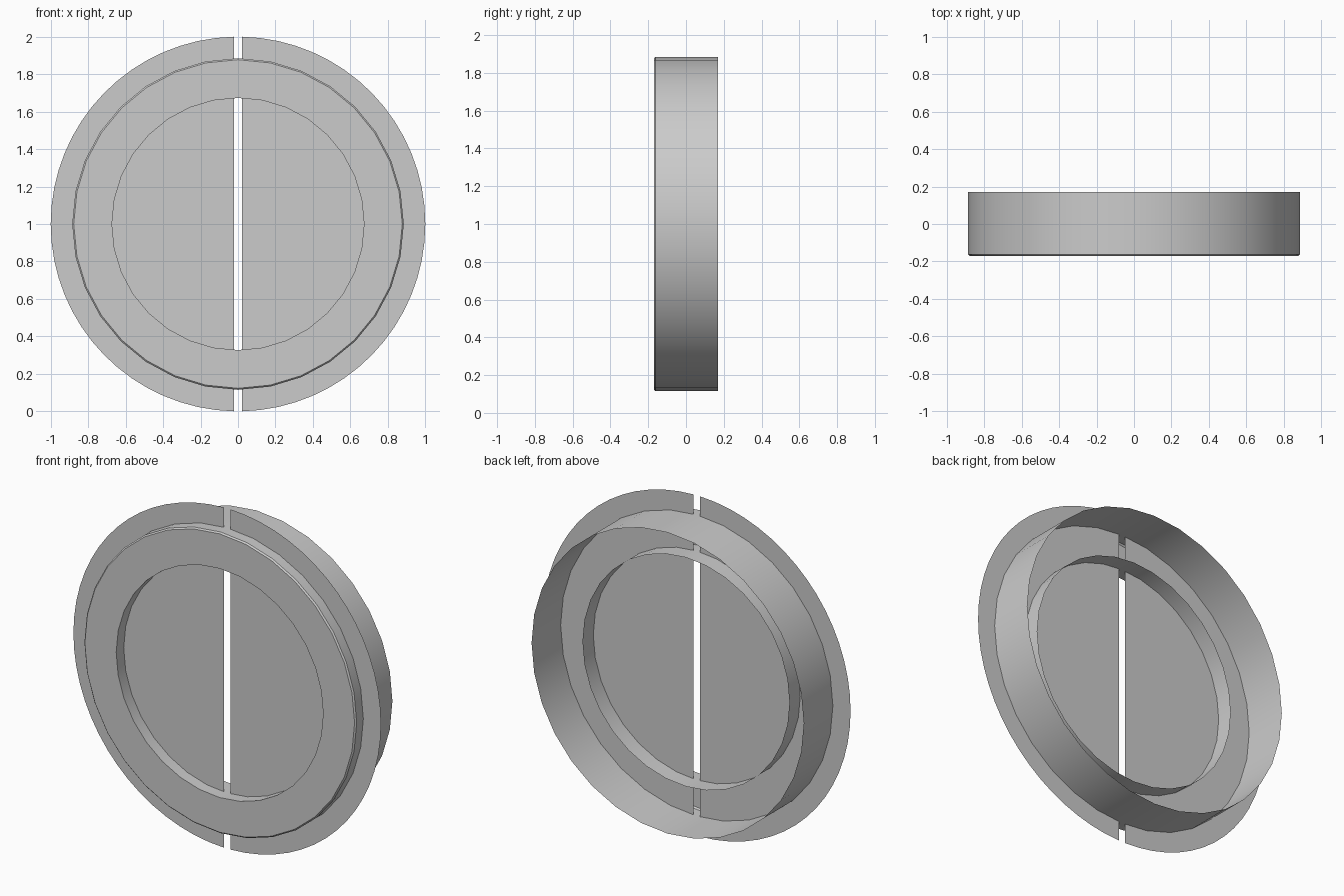
import bpy, math

if "Cube" in bpy.data.objects:
    bpy.data.objects.remove(bpy.data.objects["Cube"])

CZ = 1.0          # height of the centre
SHEET_Y = -0.10   # plane of the split disc


def make(name, verts, faces, smooth=False):
    me = bpy.data.meshes.new(name)
    me.from_pydata(verts, [], faces)
    ob = bpy.data.objects.new(name, me)
    bpy.context.collection.objects.link(ob)
    if smooth:
        bpy.context.view_layer.objects.active = ob
        ob.select_set(True)
        bpy.ops.object.shade_smooth_by_angle(angle=math.radians(30))
        ob.select_set(False)
    return ob


def lathe(name, profile, n=32):
    """Spin an open (radius, y) profile around the y axis."""
    verts, faces = [], []
    for i in range(n):
        a = 2 * math.pi * i / n
        verts += [(r * math.cos(a), y, CZ + r * math.sin(a)) for r, y in profile]
    m = len(profile)
    for i in range(n):
        j = (i + 1) % n
        for k in range(m - 1):
            faces.append((i * m + k, i * m + k + 1, j * m + k + 1, j * m + k))
    return make(name, verts, faces, True)


# Channel ring: inner collar, front face, fine bevel, deep outer wall open at the back
lathe("channel_ring", [(0.673, 0.0), (0.673, -0.17), (0.877, -0.17),
                       (0.885, -0.162), (0.885, 0.17)])

# Two flat half discs with a narrow slot between them
half = math.acos(0.021)
for side, label in ((1, "right"), (-1, "left")):
    pts = []
    for i in range(33):
        a = -half + 2 * half * i / 32
        pts.append((side * math.cos(a), SHEET_Y, CZ + math.sin(a)))
    order = range(33) if side > 0 else reversed(range(33))
    make(label + "_half_disc", pts, [tuple(order)])
